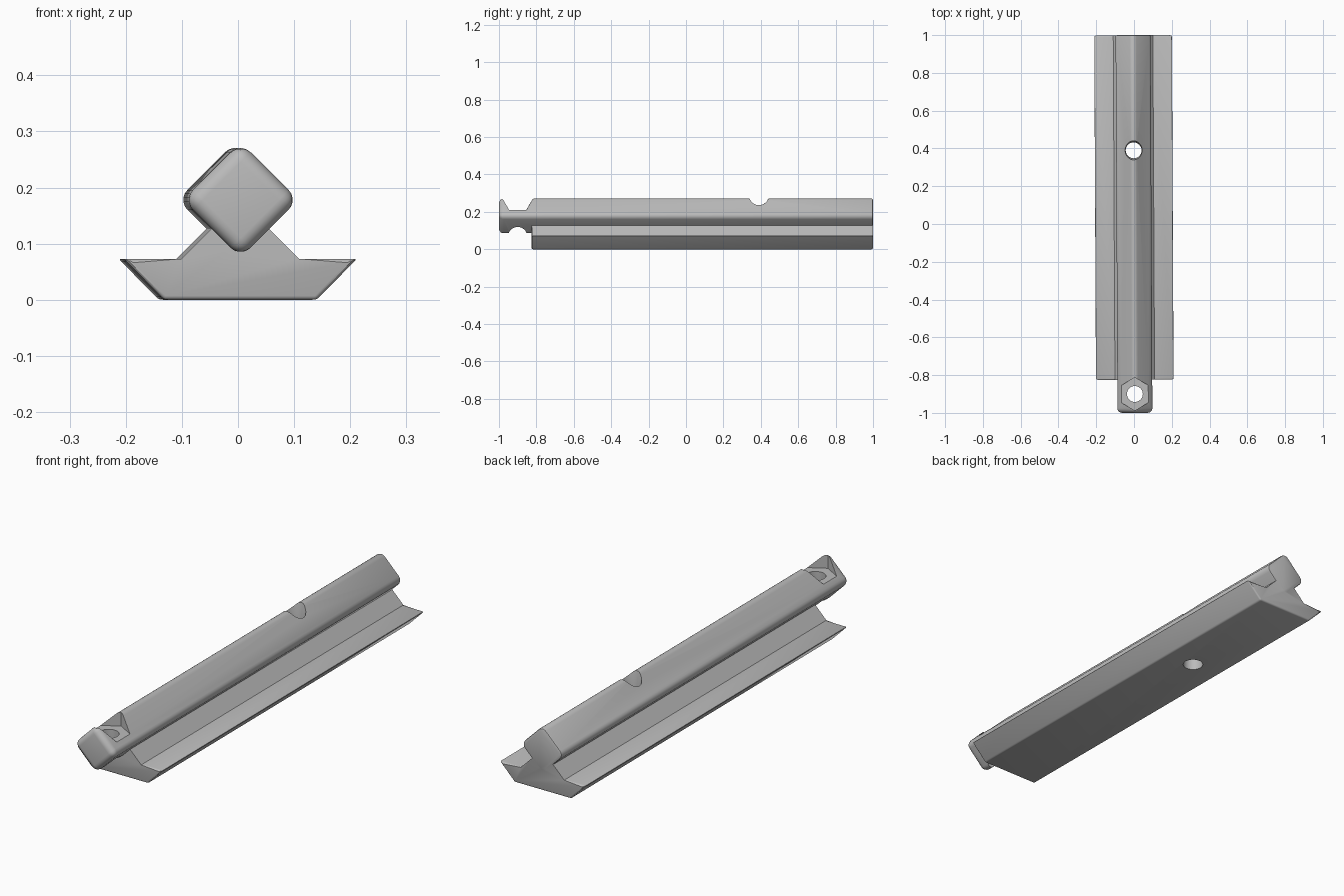
import bpy, bmesh, math

if "Cube" in bpy.data.objects:
    bpy.data.objects.remove(bpy.data.objects["Cube"])

YAW = 0.005          # the rail sits very slightly turned
BAR_Z = 0.178        # centre height of the diamond bar

grey = bpy.data.materials.new("grey plastic")
grey.diffuse_color = (0.5, 0.5, 0.5, 1)
grey.use_nodes = True
grey.node_tree.nodes["Principled BSDF"].inputs["Base Color"].default_value = grey.diffuse_color


def prism(name, profile, y0, y1):
    """Extrude an (x, z) profile along y."""
    bm = bmesh.new()
    front = [bm.verts.new((x, y0, z)) for x, z in profile]
    back = [bm.verts.new((x, y1, z)) for x, z in profile]
    n = len(profile)
    bm.faces.new(front)
    bm.faces.new(back[::-1])
    for i in range(n):
        j = (i + 1) % n
        bm.faces.new((front[i], back[i], back[j], front[j]))
    bmesh.ops.recalc_face_normals(bm, faces=bm.faces)
    return finish(name, bm)


def finish(name, bm):
    mesh = bpy.data.meshes.new(name)
    bm.to_mesh(mesh)
    bm.free()
    mesh.materials.append(grey)
    ob = bpy.data.objects.new(name, mesh)
    bpy.context.collection.objects.link(ob)
    return ob


def bevel(ob, offset, segments, rule):
    """Round the edges whose two end points satisfy the rule."""
    bm = bmesh.new()
    bm.from_mesh(ob.data)
    edges = [e for e in bm.edges if rule(e.verts[0].co, e.verts[1].co)]
    bmesh.ops.bevel(bm, geom=edges, offset=offset, segments=segments,
                    profile=0.5, affect='EDGES', clamp_overlap=True)
    bm.to_mesh(ob.data)
    bm.free()


def cutter(name, y, z0, z1, r0, r1, sides=48, turn=0.0):
    """Upright cylinder or cone used to cut a hole."""
    bpy.ops.mesh.primitive_cone_add(vertices=sides, radius1=r0, radius2=r1, depth=z1 - z0,
                                    location=(0, y, (z0 + z1) / 2), rotation=(0, 0, turn))
    ob = bpy.context.object
    ob.name = name
    ob.data.materials.append(grey)
    ob.hide_render = True
    return ob


def boolean(target, other, operation):
    bpy.context.view_layer.objects.active = target
    m = target.modifiers.new(operation.lower(), 'BOOLEAN')
    m.operation, m.object, m.solver = operation, other, 'EXACT'
    bpy.ops.object.modifier_apply(modifier=m.name)
    bpy.data.objects.remove(other, do_unlink=True)


# Diamond bar: long edges and front end softly rounded, back end only slightly
D = 0.103
bar = prism("diamond_rail", [(D, BAR_Z), (0, BAR_Z + D), (-D, BAR_Z), (0, BAR_Z - D)], -1, 1)
bevel(bar, 0.025, 5, lambda a, b: a.y < 0 or b.y < 0)
bevel(bar, 0.007, 2, lambda a, b: a.y > 0.99 and b.y > 0.99)

# Winged base with a 45 degree ridge running up into the bar
half = [(0.136, 0), (0.208, 0.073), (0.105, 0.073), (0, BAR_Z)]
base = prism("winged_base", half + [(-x, z) for x, z in half[2::-1]], -0.825, 0.999)
bevel(base, 0.007, 3, lambda a, b: (abs(a.y - b.y) < 0.01 and a.z < 0.08 and b.z < 0.08)
      or (abs(a.y - b.y) > 1 and abs(a.x) > 0.13))
boolean(bar, base, 'UNION')

# Front fixing: hexagonal nut pocket, bore and flared underside
FRONT, REAR = -0.9, 0.39
boolean(bar, cutter("nut_pocket", FRONT, 0.21, 0.4, 0.087, 0.087, 6, 0.0), 'DIFFERENCE')
boolean(bar, cutter("front_bore", FRONT, -0.1, 0.4, 0.042, 0.042), 'DIFFERENCE')
boolean(bar, cutter("front_flare", FRONT, 0.06, 0.135, 0.053, 0.042), 'DIFFERENCE')

# Rear fixing: bore through bar and base with a flared mouth
boolean(bar, cutter("rear_bore", REAR, -0.1, 0.4, 0.042, 0.042), 'DIFFERENCE')
boolean(bar, cutter("rear_flare", REAR, 0.215, 0.285, 0.042, 0.053), 'DIFFERENCE')

# Smooth the rounded edges and apply the slight turn
bpy.ops.object.select_all(action='DESELECT')
bar.select_set(True)
bpy.context.view_layer.objects.active = bar
bpy.ops.object.shade_smooth_by_angle(angle=math.radians(25))
bar.rotation_euler.z = YAW
